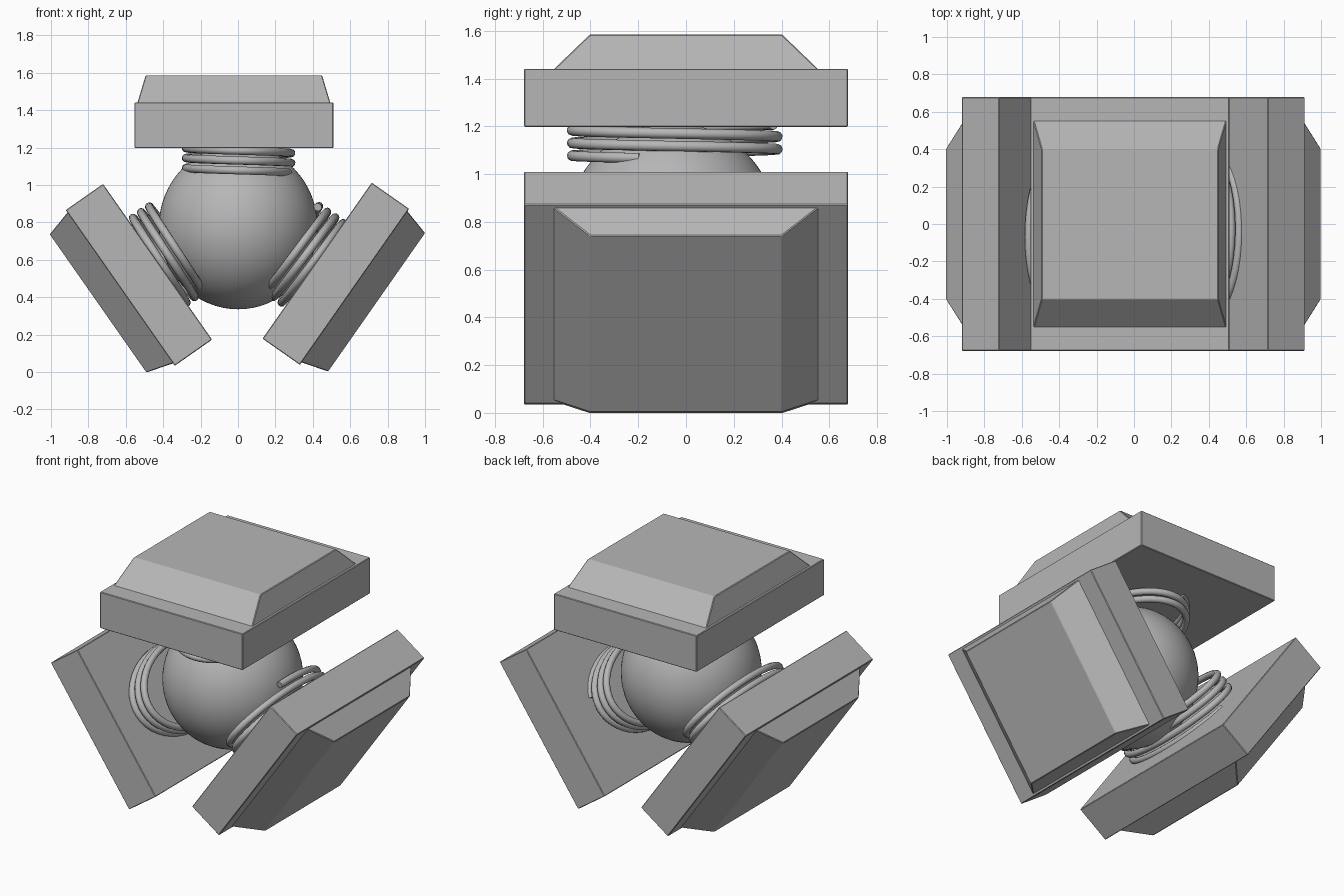
import bpy, bmesh
from math import cos, sin, pi, radians
from mathutils import Matrix

if "Cube" in bpy.data.objects:
    bpy.data.objects.remove(bpy.data.objects["Cube"])

# Dark grey shared by every part
grey = bpy.data.materials.new("dark_grey")
grey.diffuse_color = (0.47, 0.47, 0.47, 1)
grey.use_nodes = True
grey.node_tree.nodes["Principled BSDF"].inputs["Base Color"].default_value = grey.diffuse_color


def finish(ob, matrix):
    ob.data.materials.append(grey)
    bpy.context.scene.collection.objects.link(ob)
    ob.matrix_world = matrix
    return ob


def make_mesh(name, bm):
    bmesh.ops.recalc_face_normals(bm, faces=bm.faces)
    me = bpy.data.meshes.new(name)
    bm.to_mesh(me)
    bm.free()
    return bpy.data.objects.new(name, me)


def frustum(bm, lower, upper):
    """Closed block between two rectangles given as (half_x, half_y, z)."""
    a, b = [[bm.verts.new((sx * hx, sy * hy, z))
             for sx, sy in ((-1, -1), (1, -1), (1, 1), (-1, 1))]
            for hx, hy, z in (lower, upper)]
    bm.faces.new(a[::-1])
    bm.faces.new(b)
    for i in range(4):
        j = (i + 1) % 4
        bm.faces.new((a[i], a[j], b[j], b[i]))


# Pad: thick plate with a raised tapered cap
def pad(name, matrix):
    bm = bmesh.new()
    frustum(bm, (0.532, 0.678, 0), (0.532, 0.678, 0.244))
    frustum(bm, (0.517, 0.558, 0.238), (0.472, 0.402, 0.388))
    ob = finish(make_mesh(name, bm), matrix)
    bev = ob.modifiers.new("soft_edge", 'BEVEL')
    bev.width = 0.004
    bev.segments = 1


# Spring: oval coil tucked under the pad's inner face
def spring(name, matrix, offset, extra):
    cu = bpy.data.curves.new(name, 'CURVE')
    cu.dimensions = '3D'
    cu.bevel_depth = 0.022
    cu.bevel_resolution = 3
    cu.use_fill_caps = True
    n = 140
    sp = cu.splines.new('POLY')
    sp.points.add(n)
    for i, p in enumerate(sp.points):
        turn = -extra + (2.65 + extra) * i / n
        a = radians(-20) - 2 * pi * turn
        p.co = (offset + 0.282 * cos(a), -0.047 + 0.43 * sin(a),
                -0.13 + 0.053 * turn, 1)
    sp.use_smooth = True
    finish(bpy.data.objects.new(name, cu), matrix)


# Central ball
bpy.ops.mesh.primitive_uv_sphere_add(segments=64, ring_count=32, radius=0.44,
                                     location=(0.001, -0.057, 0.775))
ball = bpy.context.object
ball.name = "central_ball"
ball.scale = (0.965, 1, 1.0)
ball.data.materials.append(grey)
bpy.ops.object.shade_smooth()

# Three arms: inner face centre, tilt, width scale, coil offset, extra coil turns
arms = {
    "top": ((-0.022, 0, 1.197), 0, 1.0, 0.025, 0),
    "right": ((0.423, 0, 0.595), 125, 0.957, 0.025, 0.6),
    "left": ((-0.430, 0, 0.589), -125, 0.955, 0.0, 0.6),
}
for side, (loc, tilt, width, offset, extra) in arms.items():
    m = (Matrix.Translation(loc) @ Matrix.Rotation(radians(tilt), 4, 'Y')
         @ Matrix.Diagonal((width, 1, 1, 1)))
    pad(side + "_pad", m)
    spring(side + "_spring", m, offset, extra)
